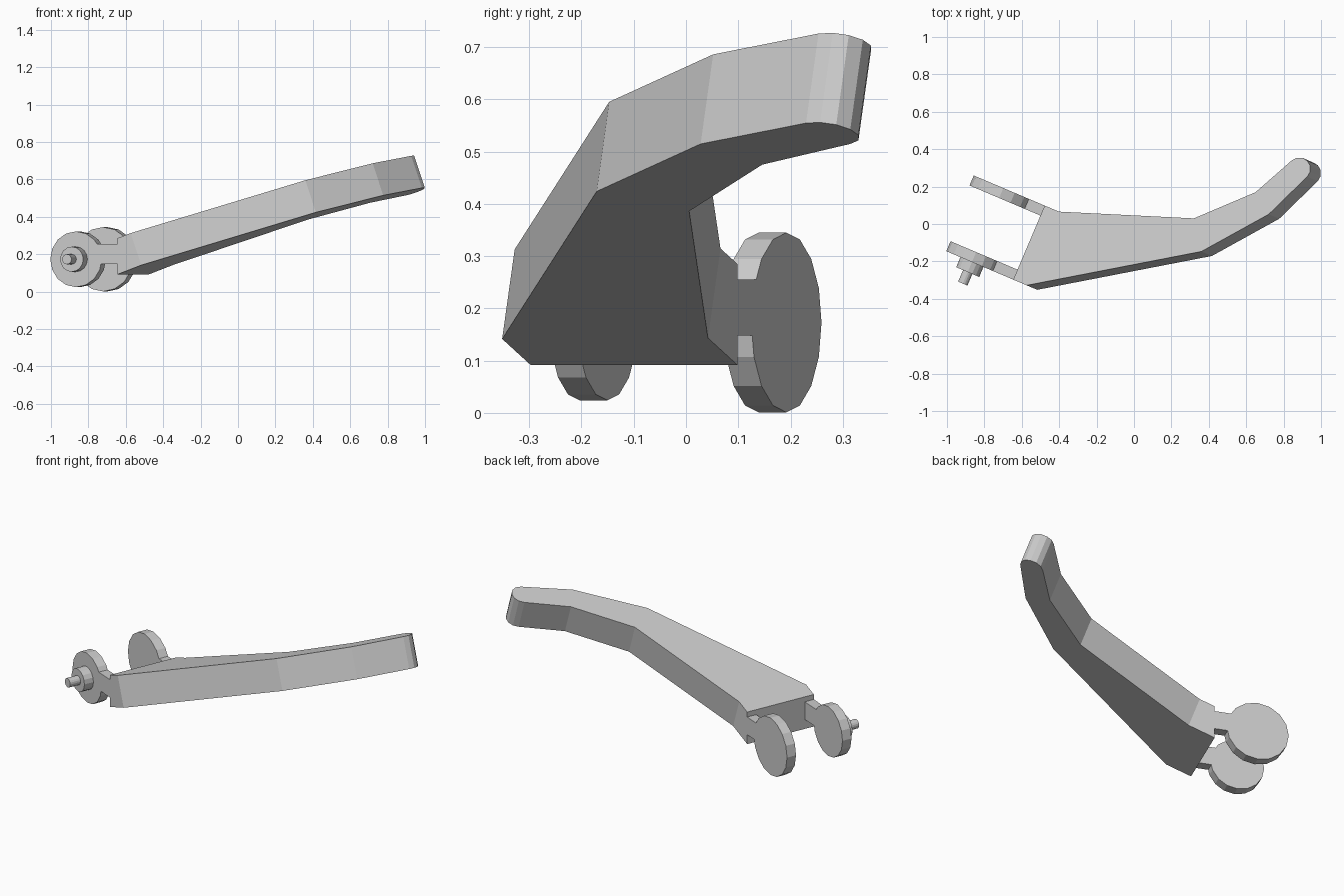
import bpy, bmesh, math
from mathutils import Vector, Matrix

if "Cube" in bpy.data.objects:
    bpy.data.objects.remove(bpy.data.objects["Cube"])

YAW = math.radians(-23)
SLOPE = 0.358            # climb of the arm along its own axis
THICK = 0.182
END_U = -0.478           # position of the vertical end face
FRAME = Matrix.Rotation(YAW, 3, 'Z')


def world(u, v, z):
    return FRAME @ Vector((u, v, z))


def prism(name, lower, upper):
    """Closed solid between two matching outlines."""
    bm = bmesh.new()
    a = [bm.verts.new(p) for p in lower]
    b = [bm.verts.new(p) for p in upper]
    n = len(a)
    bm.faces.new(a[::-1])
    bm.faces.new(b)
    for i in range(n):
        j = (i + 1) % n
        bm.faces.new((a[i], a[j], b[j], b[i]))
    bmesh.ops.recalc_face_normals(bm, faces=bm.faces[:])
    me = bpy.data.meshes.new(name)
    bm.to_mesh(me)
    bm.free()
    ob = bpy.data.objects.new(name, me)
    bpy.context.collection.objects.link(ob)
    return ob


def extrude_v(name, outline, v0, v1):
    """Extrude a (u, z) outline across the arm's width."""
    return prism(name, [world(u, v0, z) for u, z in outline],
                 [world(u, v1, z) for u, z in outline])


def circle(u, z, r, n=16):
    return [(u + r * math.cos(2 * math.pi * i / n),
             z + r * math.sin(2 * math.pi * i / n)) for i in range(n)]


# Tilted, bent arm with a rounded tip; plan outline in world x, y
tip = [(0.884 + 0.06 * math.cos(math.radians(t)), 0.296 + 0.06 * math.sin(math.radians(t)))
       for t in range(-45, 136, 30)]
near = [(0.36, -0.147), (0.72, 0.052)]
far = [(0.65, 0.17), (0.32, 0.03)]
V0, V1 = -0.526, -0.096
local = [(-0.40, V0)]
for x, y in near + tip + far:
    p = FRAME.inverted() @ Vector((x, y, 0))
    local.append((p.x, p.y))
local += [(-0.395, V1), (END_U, V1), (END_U, V0)]

length = math.sqrt(1 + SLOPE ** 2)
top, bottom = [], []
for u, v in local:
    z = 0.285 + SLOPE * (u - END_U)
    top.append(world(u, v, z))
    if u == END_U:       # vertical end face
        bottom.append(world(u, v, z - THICK * length))
    else:                # sides square to the slope
        bottom.append(world(u + THICK * SLOPE / length, v, z - THICK / length))
prism("arm", bottom, top)

# Two side plates: a round disc with a narrow neck joined into one outline
AXIS_U, AXIS_Z = -0.718, 0.173
for name, r, a, b in (("near_lug", 0.149, V0, V0 + 0.058),
                      ("far_lug", 0.172, V1 - 0.058, V1)):
    lo, hi = 0.148, 0.255
    ring = circle(AXIS_U, AXIS_Z, r)
    keep = [p for p in ring[1:] if not (p[0] > AXIS_U and lo < p[1] < hi)]

    # points where the neck meets the disc
    def rim(z):
        return (AXIS_U + math.sqrt((r * 0.985) ** 2 - (z - AXIS_Z) ** 2), z)
    outline = [(END_U + 0.002, lo), (END_U + 0.002, hi), rim(hi)] + keep + [rim(lo)]
    extrude_v(name, outline, a, b)

# Hub and pin on the near disc
extrude_v("hub", circle(AXIS_U, AXIS_Z, 0.067), V0 - 0.058, V0 + 0.002)
extrude_v("pin", circle(AXIS_U, AXIS_Z, 0.027), V0 - 0.125, V0 - 0.056)
